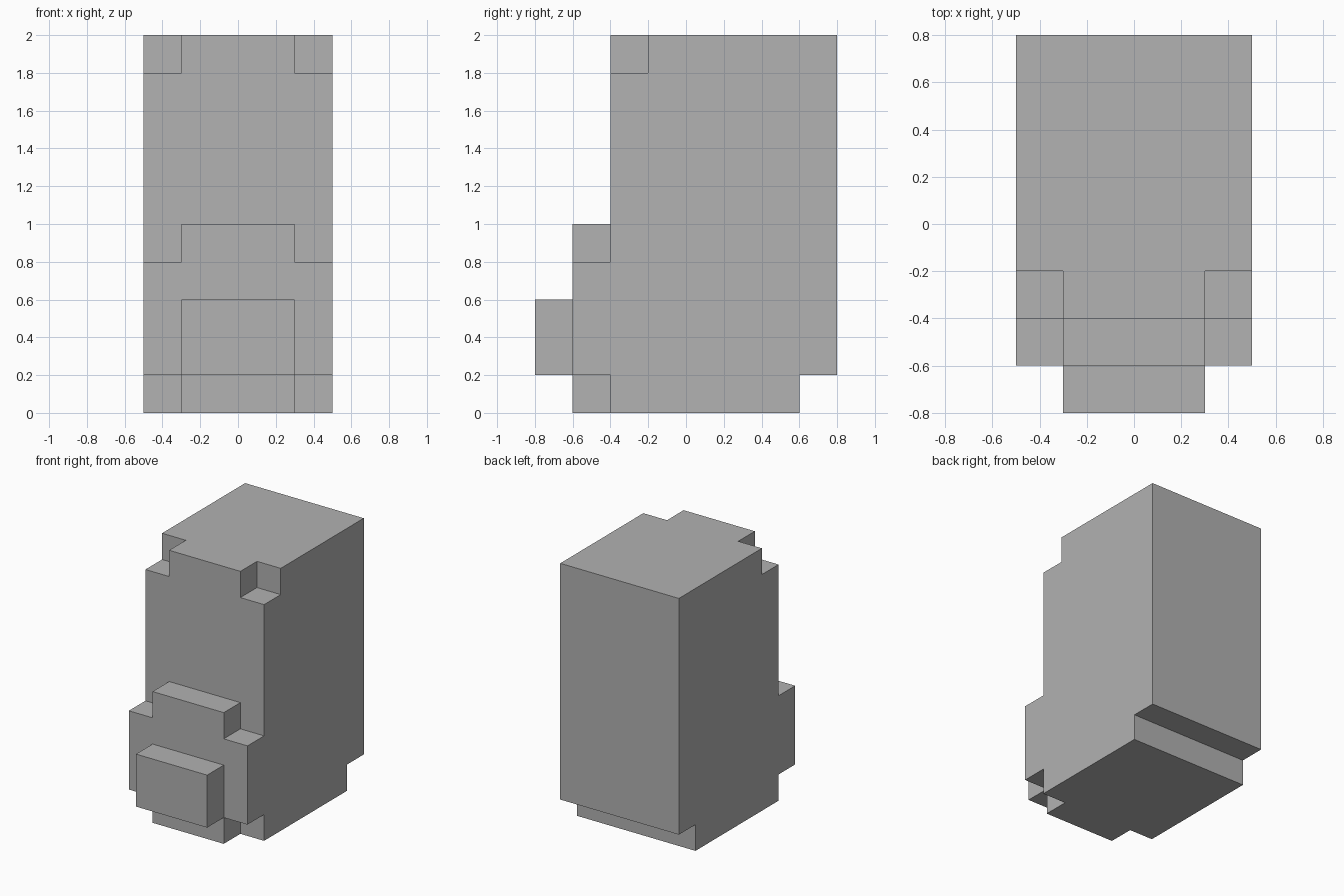
import bpy, bmesh
from mathutils import Vector

STEP = 0.2
AXES = [Vector(d) for d in ((1, 0, 0), (0, 1, 0), (0, 0, 1))]

if "Cube" in bpy.data.objects:
    bpy.data.objects.remove(bpy.data.objects["Cube"], do_unlink=True)

grey = bpy.data.materials.new("plain grey")
colour = (0.445, 0.445, 0.445, 1)
grey.diffuse_color = colour
grey.use_nodes = True
grey.node_tree.nodes["Principled BSDF"].inputs["Base Color"].default_value = colour


def block(half_width, y0, y1, z0, z1):
    """Grid cells of a block centred on x, in whole steps."""
    return {(x, y, z)
            for x in range(-half_width, half_width + 1)
            for y in range(y0, y1) for z in range(z0, z1)}


# Each part is a union of blocks; the wide blocks are 5 cells across, the narrow 3
parts = {
    # tall body, with its two front top corners notched
    "body": block(2, -2, 4, 1, 9) | block(2, -1, 4, 9, 10) | block(1, -2, -1, 9, 10),
    # recessed base with a narrow front foot
    "base": block(2, -2, 3, 0, 1) | block(1, -3, -2, 0, 1),
    # stepped front panel
    "front_panel": block(2, -3, -2, 1, 4) | block(1, -3, -2, 4, 5),
    # protruding front block
    "front_block": block(1, -4, -3, 1, 3),
}
filled = set().union(*parts.values())


def build(name, cells):
    """Make the exposed skin of a part as large flat faces."""
    bm = bmesh.new()
    for cell in cells:
        centre = Vector(cell) + Vector((0, 0.5, 0.5))
        for i, axis in enumerate(AXES):
            u, v = AXES[(i + 1) % 3] / 2, AXES[(i + 2) % 3] / 2
            for sign in (1, -1):
                normal = axis * sign
                if tuple(int(c) for c in Vector(cell) + normal) in filled:
                    continue
                mid = centre + normal / 2
                ring = [mid - u - v, mid + u - v, mid + u + v, mid - u + v]
                bm.faces.new([bm.verts.new(p * STEP) for p in ring[::sign]])
    bmesh.ops.remove_doubles(bm, verts=bm.verts, dist=0.001)
    bmesh.ops.dissolve_limit(bm, angle_limit=0.01, verts=bm.verts, edges=bm.edges)
    mesh = bpy.data.meshes.new(name)
    bm.to_mesh(mesh)
    bm.free()
    mesh.materials.append(grey)
    bpy.context.collection.objects.link(bpy.data.objects.new(name, mesh))


for part_name, part_cells in parts.items():
    build(part_name, part_cells)
